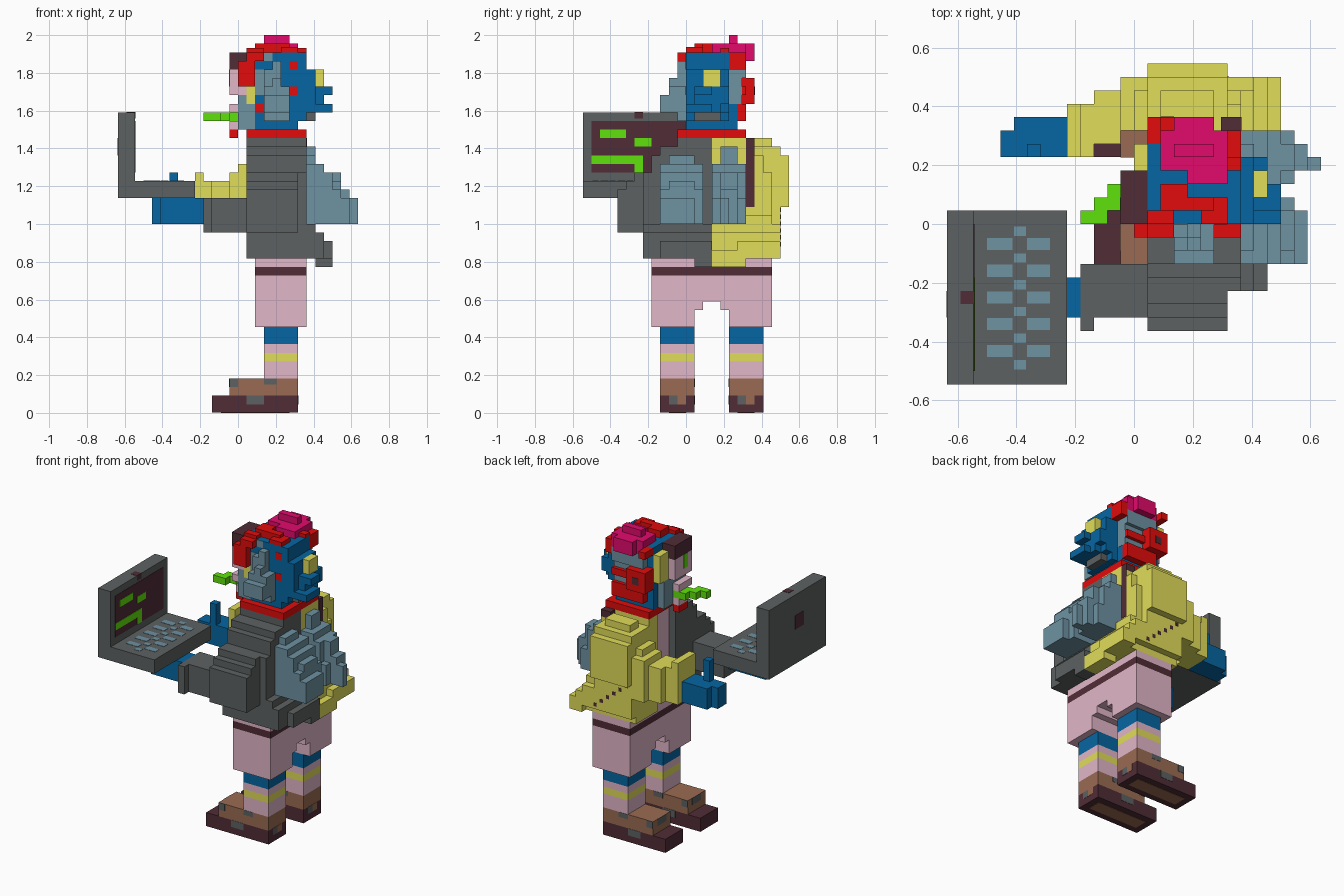
import bpy, bmesh
from mathutils import Matrix, Vector

if "Cube" in bpy.data.objects:
    bpy.data.objects.remove(bpy.data.objects["Cube"])

U = 2 / 44  # one block of the model


def material(name, rgb):
    m = bpy.data.materials.new(name)
    lin = [((c / 255 + 0.055) / 1.055) ** 2.4 if c > 10 else c / 255 / 12.92 for c in rgb]
    m.diffuse_color = (*lin, 1)
    m.use_nodes = True
    m.node_tree.nodes["Principled BSDF"].inputs["Base Color"].default_value = m.diffuse_color
    return m


GRAY = material("dark_gray", (93, 97, 97))
PINK = material("pale_pink", (226, 183, 200))
BLUE = material("blue", (6, 102, 162))
YELLOW = material("mustard_yellow", (225, 221, 90))
RED = material("red", (226, 12, 12))
MAGENTA = material("magenta", (226, 10, 108))
MAROON = material("dark_maroon", (80, 44, 54))
BROWN = material("brown", (154, 107, 82))
STEEL = material("blue_gray", (110, 146, 162))
GREEN = material("bright_green", (96, 226, 12))


def part(name, mat, boxes):
    """One object from boxes (x0, x1, y0, y1, z0, z1) in block units."""
    bm = bmesh.new()
    for x0, x1, y0, y1, z0, z1 in boxes:
        centre = Vector((x0 + x1, y0 + y1, z0 + z1)) * U / 2
        size = Vector((x1 - x0, y1 - y0, z1 - z0)) * U
        bmesh.ops.create_cube(bm, size=1, matrix=Matrix.Translation(centre) @ Matrix.Diagonal((*size, 1)))
    me = bpy.data.meshes.new(name)
    bm.to_mesh(me)
    bm.free()
    me.materials.append(mat)
    ob = bpy.data.objects.new(name, me)
    bpy.context.collection.objects.link(ob)
    return ob


P = 0.04  # plate thickness in blocks

# Legs and shoes
for side, y in (("left", -3), ("right", 5)):
    part(side + "_sole", MAROON, [(-3, 7, y, y + 4, P, 2)])
    part(side + "_sole_tread", BROWN, [(-2, 6, y + 1, y + 3, 0, P)])
    part(side + "_shoe", BROWN, [(-1, 7, y, y + 4, 2, 4), (7, 7 + P, y + 2, y + 3, 1, 2)])
    part(side + "_shoe_patches", GRAY, [
        (a, b, yy - P, yy + P, c, d) for yy in (y, y + 4)
        for a, b, c, d in ((1, 3, 1, 2), (-1, 0, 3, 4), (3, 4.5, 3.3, 4))]
        + [(7, 7 + P, y + 1, y + 2, 1, 2), (-1 - P, -1 + P, y + 1, y + 3, 3, 4)])
    part(side + "_leg", PINK, [(3, 7, y, y + 4, 4, 6), (3, 7, y, y + 4, 7, 8)])
    part(side + "_sock_stripe", YELLOW, [(3, 7, y, y + 4, 6, 7)])
    part(side + "_sock_top", BLUE, [(3, 7, y, y + 4, 8, 10)])

# Shorts, belt and shirt
part("shorts", PINK, [(2, 8, -4, 1, 10, 12), (2, 8, 5, 10, 10, 12), (2, 8, -4, 2, 12, 13),
                      (2, 8, 4, 10, 12, 13), (2, 8, -4, 10, 13, 16), (2, 8, -4, 10, 17, 18)])
part("belt", MAROON, [(2, 8, -4, 10, 16, 17)])
part("shirt", PINK, [(2, 7, -2, 8, 18, 30), (2, 6, 0, 6, 30, 32)])

# Gray half of the jacket, with its sleeve
part("jacket_left", GRAY, [
    (1, 8, -5, 1, 18, 28), (1, 8, -4, 1, 28, 30), (1, 8, -3, 1, 30, 31), (1, 8, -1, 1, 31, 32),
    (6, 8, 1, 3, 18, 32), (8, 9, -5, 3, 18, 22), (9, 10, -5, 3, 18, 21), (9, 11, -3, 3, 18, 20),
    (9, 11, 1, 3, 17, 18)])
part("sleeve_left", GRAY, [
    (1, 7, -8, -5, 21, 26), (1, 7, -7, -5, 26, 27), (1, 7, -6, -5, 27, 28),
    (-3, 1, -7, -3, 21, 25), (-4, -3, -8, -3, 21, 25)])
part("hand_left", BLUE, [(-9, -4, -7, -4, 22, 25), (-10, -9, -6, -4, 22, 25)])

# Yellow half of the jacket, with its sleeve
part("jacket_right", YELLOW, [
    (1, 8, 5, 10, 18, 28), (1, 8, 5, 9, 28, 30), (1, 8, 5, 8, 30, 31), (1, 8, 5, 7, 31, 32),
    (6, 8, 3, 5, 18, 32), (8, 9, 3, 10, 18, 23), (9, 10, 3, 11, 18, 21), (9, 11, 3, 7, 17, 19),
    (10, 11, 6, 11, 18, 20), (1, 9, 10, 11, 19, 22)])
part("sleeve_right", YELLOW, [
    (1, 7, 8, 11, 22, 31), (1, 7, 8, 12, 24, 30), (2, 6, 8, 10, 31, 32),
    (-5, -4, 5, 9, 22, 28), (-4, -3, 5, 9, 22, 27), (-3, -1, 6, 10, 22, 27),
    (-1, 1, 7, 11, 22, 28), (0, 1, 7, 10, 28, 29)])
part("hand_right", BLUE, [(-9, -5, 5, 8, 22, 25), (-10, -9, 5, 7, 22, 25), (-8, -7, 5, 6, 25, 28)])
part("back_strip", MAROON, [(6.5, 8 + P, 7, 8, 24, 32)])
part("jacket_stitches", MAROON, [
    (6.6 - i, 7.1 - i, 11, 11 + P, 19.4 + i * 0.8, 19.9 + i * 0.8) for i in range(6)])

# Two stepped folds on the back
part("back_fold_left", STEEL, [
    (8, 13, -3, 1, 22, 25), (8, 12, -3, 2, 22, 26), (8, 12, -2, 1, 26, 27),
    (8, 11, -3, 2, 26, 28), (8, 10, -3, 2, 28, 29), (8, 9, -2, 1, 29, 30)])
part("back_fold_right", STEEL, [
    (8, 14, 4, 5, 22, 25), (8, 13, 4, 6, 22, 26), (8, 12, 3, 7, 22, 25),
    (8, 12, 4, 6, 25, 28), (8, 11, 3, 7, 25, 28), (8, 10, 3, 7, 28, 29), (8, 9, 4, 6, 29, 31)])

# Laptop
part("laptop_base", GRAY, [(-14, -5, -12, 1, 25, 27)])
part("laptop_lid", GRAY, [(-14, -12, -12, 1, 27, 35)])
part("laptop_screen", MAROON, [(-12, -12 + P, -11, 0, 28, 34)])
part("screen_lines", GREEN, [(-12, -12 + 2 * P, a, b, c, d) for a, b, c, d in (
    (-10, -7, 32, 33), (-6, -4, 31, 32), (-11, -5, 29, 30), (-6, -5, 28, 29))])
part("laptop_camera", MAROON, [(-13, -12 + P, -6, -5, 34.3, 35 + P)])
part("lid_plate", MAROON, [(-14 - P, -14, -7, -5, 30, 32)])
part("keys", STEEL, [(a, b, y - 0.45, y + 0.45, 27, 27 + P)
                     for y in (-1.5, -3.5, -5.5, -7.5, -9.5) for a, b in ((-11, -9.1), (-8, -6.3))]
     + [(-9, -8.1, -0.9 - 2 * i, -0.2 - 2 * i, 27, 27 + P) for i in range(6)])

# Head
part("collar", RED, [(1, 8, -1, 7, 32, 33)])
part("head", BLUE, [
    (1, 7, 0, 6, 33, 34), (1, 8, 0, 5, 34, 42), (1, 7, 5, 6, 34, 42), (8, 9, 0, 5, 35, 40),
    (8, 10, 1, 5, 36, 38), (8, 11, 1, 3, 37, 38), (8, 11, 0, 3, 35, 36), (8, 10, 2, 4, 35, 38)])
part("neck_tuft", GRAY, [(8, 9, 1, 4, 34, 35)])
part("back_patch", YELLOW, [(9, 10, 2, 4, 38, 40)])
part("back_patch_edge", STEEL, [(7, 7 + P, 5, 6, 36, 41)])
part("ear_left", STEEL, [
    (3, 6, -3, 0, 35, 37), (3, 6, -2, 0, 37, 38), (4, 5, -2, 0, 38, 39),
    (3, 5, -1, 0, 38, 40), (4, 5, -1, 0, 40, 41), (3, 6, -1, 0, 34, 35),
    (2, 3, -P, 0, 37, 40), (3, 4, -P, 0, 41, 42)])
part("headband", RED, [
    (1, 3, -1, 0, 41, 42), (0, 2, -1, 0, 38, 41), (1, 3, 0, 1, 42, 42.5),
    (2, 4, 1, 3, 42, 43), (3, 6, 1, 2, 42, 43), (5, 7, 0, 2, 42, 42.6),
    (6, 7, -P, 0, 40, 41), (6, 7, -P, 0, 37, 38), (2, 3, -P, 0, 35, 36)])
part("hair_top", MAGENTA, [(2, 7, 4, 7, 42, 43), (3, 6, 7, 8, 41, 43), (4, 7, 3, 4, 42, 43),
                           (2, 7, 6, 7, 41, 42), (3, 6, 5, 6, 43, 44)])
part("side_band", RED, [(1, 2, 6, 8, 41, 42), (7, 8, 4, 5, 42, 42.5), (7, 8, 5, 7, 40, 42)])
part("right_side_panel", STEEL, [(2, 7, 6, 7, 39, 41), (4, 7, 6, 6.5, 36, 39)])
part("ear_right", RED, [(1, 4, 6, 8, 36, 39), (2, 7, 6, 7, 34, 36), (4, 7, 6.5, 7, 37, 38)])
part("ear_right_dot", MAROON, [(2, 3, 8, 8 + P, 37, 38)])

# Face
part("brow", MAROON, [(-1, 1, 0, 4, 40, 42)])
part("face", PINK, [(-1, 1, 0, 4, 37, 40), (-1, 0, 0, 3, 35, 36), (-1, 0, 1, 3, 33, 34)])
part("eye", GREEN, [(-1 - P, -1, 1, 2, 38, 40)])
part("beard", STEEL, [(0, 1, 0, 5, 33, 37), (1, 2, -P, 0, 33, 36)])
part("cheek", YELLOW, [(0, 1, 4, 6, 37, 41), (1, 2, -P, 0, 36, 38)])
part("lip", RED, [(-1, 0, 1, 3, 32, 33)])
part("tongue", GREEN, [(-4, -2, 0, 1, 34, 35), (-3, -1, 1, 2, 34, 35), (-2, 0, 2, 3, 34, 35)])
